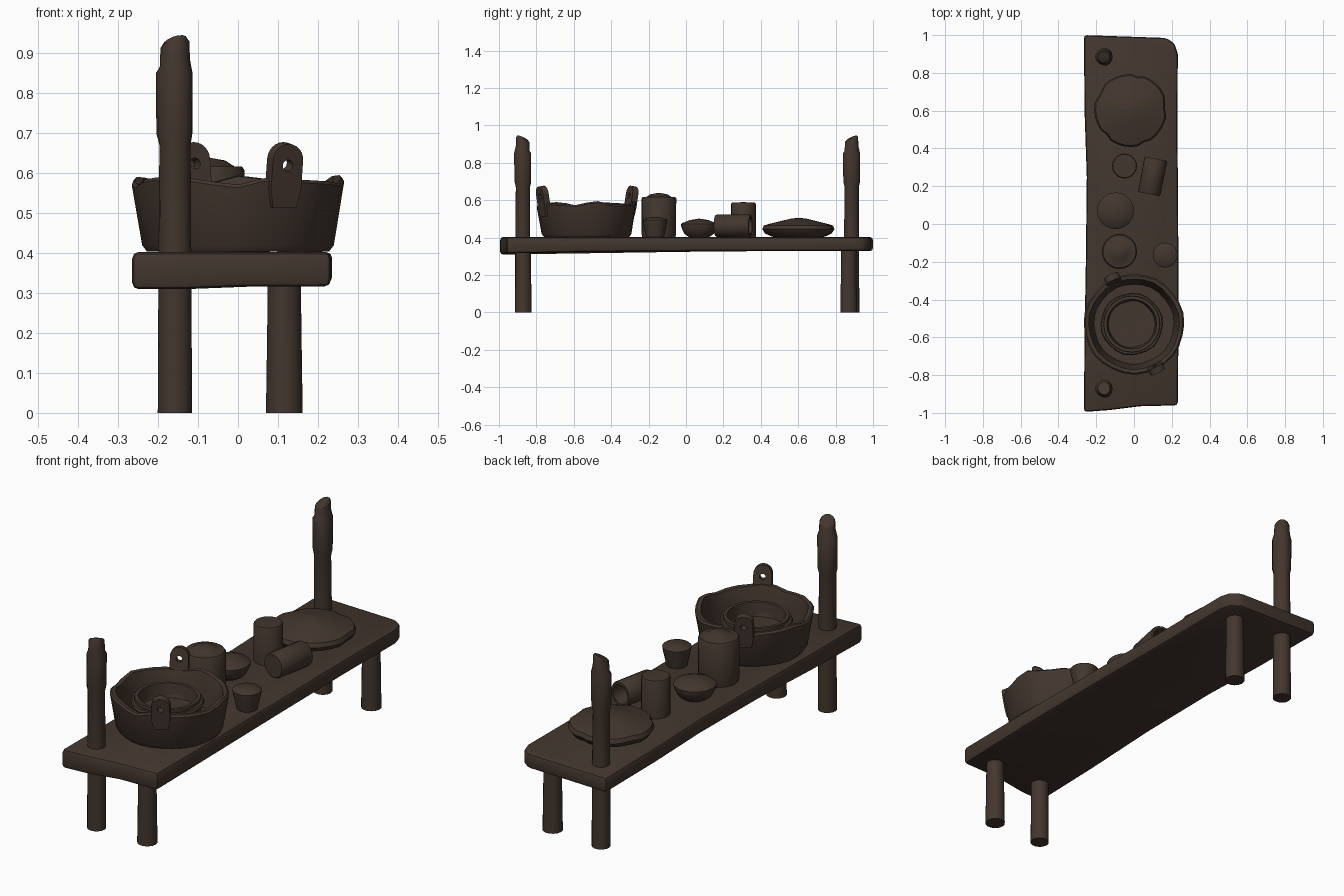
import bpy, bmesh, math, random
from mathutils import Vector, Matrix

if "Cube" in bpy.data.objects:
    bpy.data.objects.remove(bpy.data.objects["Cube"])

random.seed(4)
wood = bpy.data.materials.new("dark brown wood")
wood.diffuse_color = (0.056, 0.037, 0.028, 1)
wood.use_nodes = True
wood.node_tree.nodes["Principled BSDF"].inputs["Base Color"].default_value = wood.diffuse_color


def finish(name, bm, angle=35):
    bmesh.ops.recalc_face_normals(bm, faces=bm.faces)
    me = bpy.data.meshes.new(name)
    bm.to_mesh(me)
    bm.free()
    ob = bpy.data.objects.new(name, me)
    bpy.context.collection.objects.link(ob)
    me.materials.append(wood)
    bpy.ops.object.select_all(action='DESELECT')
    ob.select_set(True)
    bpy.context.view_layer.objects.active = ob
    bpy.ops.object.shade_smooth_by_angle(angle=math.radians(angle))
    return ob


def lathe(name, profile, loc=(0, 0, 0), sides=24, wobble=None, matrix=None, angle=35):
    """Spin a (radius, z) profile; wobble(i, a) -> (radius factor, z offset) per point."""
    bm = bmesh.new()
    rings = []
    for i, (r, z) in enumerate(profile):
        ring = []
        for k in range(1 if r == 0 else sides):
            a = math.tau * k / sides
            f, dz = wobble(i, a) if wobble else (1, 0)
            ring.append(bm.verts.new((r * f * math.cos(a), r * f * math.sin(a), z + dz)))
        rings.append(ring)
    for lo, hi in zip(rings, rings[1:]):
        for k in range(sides):
            n = (k + 1) % sides
            if len(lo) == 1:
                bm.faces.new((lo[0], hi[k], hi[n]))
            elif len(hi) == 1:
                bm.faces.new((lo[k], lo[n], hi[0]))
            else:
                bm.faces.new((lo[k], lo[n], hi[n], hi[k]))
    if matrix:
        bmesh.ops.transform(bm, matrix=matrix, verts=bm.verts)
    bmesh.ops.translate(bm, vec=Vector(loc), verts=bm.verts)
    return finish(name, bm, angle)


# Rough bench board with uneven ends
outline = [(-0.265, -0.995), (-0.13, -0.985), (0.03, -0.965), (0.232, -0.96),
           (0.236, -0.5), (0.234, 0.0), (0.23, 0.5), (0.232, 0.9), (0.215, 0.955),
           (0.17, 0.985), (-0.265, 1.0), (-0.262, 0.6), (-0.25, 0.25), (-0.255, -0.2),
           (-0.262, -0.6)]
bm = bmesh.new()
top = [bm.verts.new((x, y, 0.403)) for x, y in outline]
bot = []
for x, y in outline:
    drop = max(0, -y - 0.3) * 0.018 + (0.006 if x < 0 and y < -0.5 else 0)
    bot.append(bm.verts.new((x, y, 0.328 - drop)))
bm.faces.new(top)
bm.faces.new(bot[::-1])
for k in range(len(outline)):
    n = (k + 1) % len(outline)
    bm.faces.new((bot[k], bot[n], top[n], top[k]))
bmesh.ops.recalc_face_normals(bm, faces=bm.faces)
edges = [e for e in bm.edges if e.calc_face_angle(0) > 0.5]
bmesh.ops.bevel(bm, geom=edges, offset=0.016, segments=2, profile=0.5, affect='EDGES')
finish("bench_board", bm, 30)

# Tall posts: thicker worn section and slanted broken top
for name, y, side in (("front_tall_post", -0.873, 1), ("back_tall_post", 0.885, -1)):
    def knots(i, a, s=side):
        slant = 0.016 * math.cos(a + s) if i >= 6 else 0
        bump = 1 + 0.04 * math.sin(3 * a + i) if 3 <= i <= 5 else 1
        return bump, slant
    lathe(name, [(0, 0), (0.043, 0), (0.041, 0.4), (0.039, 0.67), (0.045, 0.70),
                 (0.046, 0.85), (0.038, 0.875), (0.036, 0.922), (0.030, 0.93), (0, 0.925)],
          (-0.158, y, 0), 14, knots)

# Short legs ending inside the board
for name, y in (("front_short_leg", -0.87), ("back_short_leg", 0.87)):
    lathe(name, [(0, 0), (0.046, 0), (0.043, 0.2), (0.041, 0.36), (0, 0.36)],
          (0.116, y, 0), 14)

# Wooden tub with uneven rim
cx, cy = 0.0, -0.53


def rim(i, a):
    lump = 0.008 * (math.sin(5 * a + 0.6) + 0.6 * math.sin(9 * a))
    return 1 + 0.008 * math.sin(7 * a), lump if i in (3, 4, 5) else 0


lathe("tub", [(0, 0.404), (0.228, 0.404), (0.24, 0.42), (0.266, 0.575), (0.258, 0.583),
              (0.24, 0.581), (0.228, 0.54), (0.212, 0.43), (0, 0.43)], (cx, cy, 0), 28, rim)


# Tub lugs: arched plates with a hole
def lug(name, x, y):
    bm = bmesh.new()
    n, w, t, rh = 24, 0.042, 0.017, 0.014
    loops = []
    for d in (-t, t):
        outer, inner = [], []
        for k in range(n):
            a = math.tau * k / n
            c, s = math.cos(a), math.sin(a)
            r = w
            if s < -1e-6:
                r = min(w / max(abs(c), 1e-6), 0.12 / -s)
            outer.append(bm.verts.new((r * c, d, r * s)))
            inner.append(bm.verts.new((rh * c, d, rh * s - 0.012)))
        loops.append((outer, inner))
    (o1, i1), (o2, i2) = loops
    for k in range(n):
        m = (k + 1) % n
        for p, q in ((o1, i1), (o2, i2), (o1, o2), (i1, i2)):
            bm.faces.new((p[k], p[m], q[m], q[k]))
    turn = math.atan2(y - cy, x - cx) - math.pi / 2
    mat = (Matrix.Translation((x, y, 0.634)) @ Matrix.Rotation(turn, 4, 'Z')
           @ Matrix.Rotation(math.radians(-9), 4, 'X'))
    bmesh.ops.transform(bm, matrix=mat, verts=bm.verts)
    finish(name, bm)


lug("front_tub_lug", 0.118, -0.768)
lug("back_tub_lug", -0.115, -0.288)

# Bowls nested in the tub
chip = lambda i, a: (1 + 0.015 * math.sin(6 * a), 0.004 * math.sin(4 * a) if i > 1 else 0)
lathe("outer_nested_bowl", [(0, 0.425), (0.12, 0.425), (0.165, 0.53), (0.16, 0.54),
                            (0.14, 0.54), (0.11, 0.45), (0, 0.45)], (-0.012, cy, 0), 24, chip)
lathe("inner_nested_bowl", [(0, 0.45), (0.12, 0.45), (0.15, 0.545), (0.148, 0.556),
                            (0.132, 0.556), (0.125, 0.49), (0, 0.485)], (-0.012, cy, 0), 24)

# Lidded pot, bowl, cup and canister
lathe("tall_pot", [(0, 0.40), (0.088, 0.40), (0.092, 0.42), (0.093, 0.608), (0.087, 0.617),
                   (0.068, 0.617), (0.045, 0.632), (0, 0.640)], (-0.077, -0.145, 0))
lathe("filled_bowl", [(0, 0.40), (0.05, 0.40), (0.078, 0.42), (0.095, 0.455), (0.097, 0.472),
                      (0.09, 0.478), (0.05, 0.494), (0, 0.502)], (-0.098, 0.07, 0))
lathe("small_cup", [(0, 0.40), (0.046, 0.40), (0.062, 0.47), (0.066, 0.495), (0.06, 0.500),
                    (0.03, 0.508), (0, 0.511)], (0.165, -0.165, 0), 20)
lathe("canister", [(0, 0.40), (0.066, 0.40), (0.066, 0.58), (0.062, 0.587), (0, 0.590)],
      (-0.05, 0.307, 0), 20)

# Mug lying on its side, open towards the back
lathe("fallen_mug", [(0, -0.095), (0.056, -0.095), (0.06, -0.088), (0.061, 0.09), (0.058, 0.095),
                     (0.047, 0.095), (0.044, -0.06), (0, -0.06)], (0.098, 0.252, 0.464), 20,
      matrix=Matrix.Rotation(math.radians(-11), 4, 'Z') @ Matrix.Rotation(math.radians(-90), 4, 'X'))


# Wide covered dish with a chipped edge
def nick(i, a):
    cut = 0.95 if i in (2, 3, 4) and math.sin(5 * a + 1) > 0.8 else 1
    return cut * (1 + 0.012 * math.sin(3 * a)), 0


lathe("covered_dish", [(0, 0.40), (0.14, 0.405), (0.178, 0.422), (0.193, 0.445), (0.185, 0.465),
                       (0.155, 0.474), (0.09, 0.490), (0.04, 0.502), (0, 0.506)],
      (-0.018, 0.603, 0), 32, nick)
